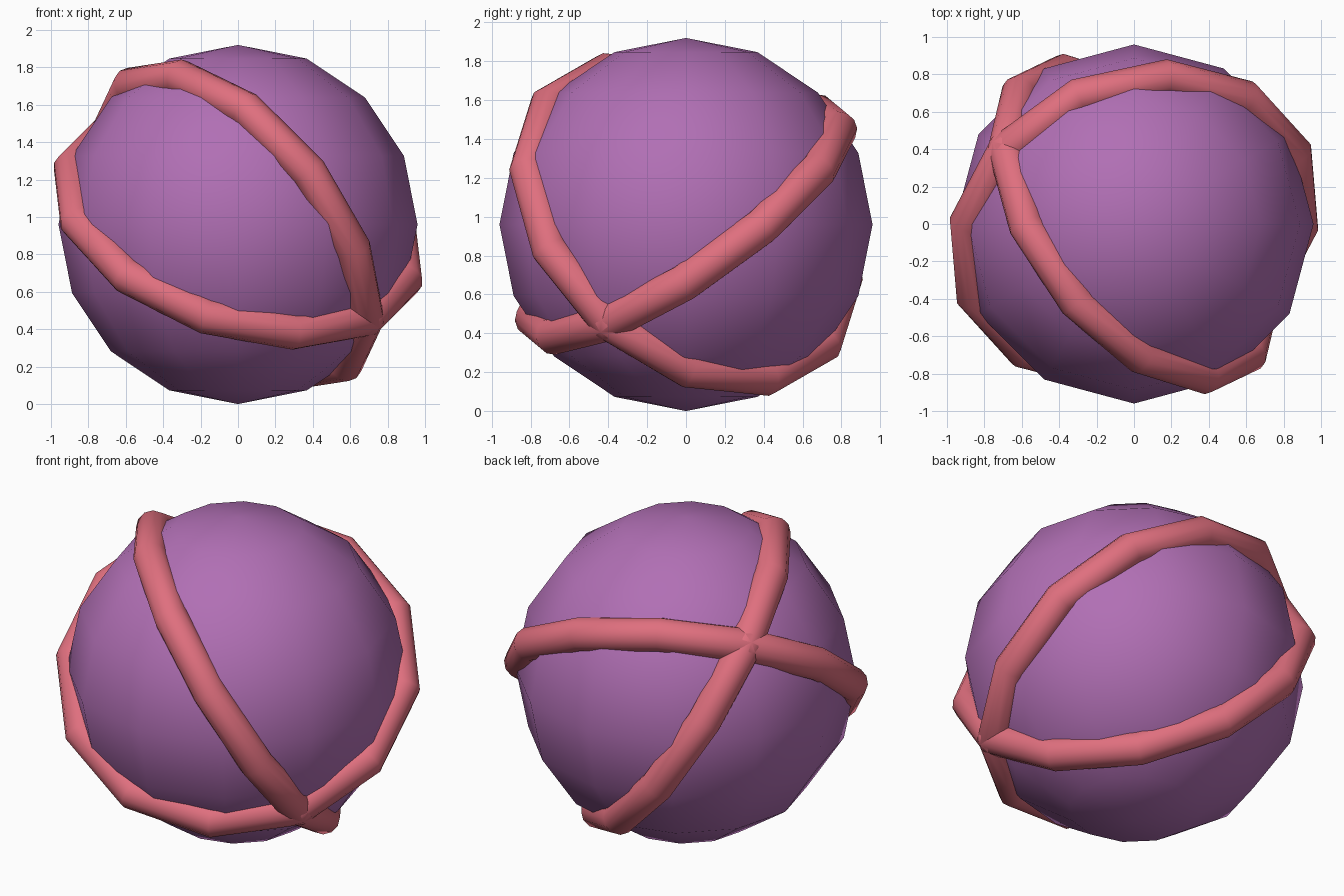
import bpy
from mathutils import Vector, Matrix

if "Cube" in bpy.data.objects:
    bpy.data.objects.remove(bpy.data.objects["Cube"], do_unlink=True)

CENTRE = Vector((0, 0, 0.96))


def material(name, color):
    m = bpy.data.materials.new(name)
    m.use_nodes = True
    m.diffuse_color = color
    m.node_tree.nodes["Principled BSDF"].inputs["Base Color"].default_value = color
    return m


def finish(name, mat):
    ob = bpy.context.object
    ob.name = name
    ob.data.materials.append(mat)
    bpy.ops.object.shade_smooth()
    return ob


purple = material("purple", (0.44, 0.16, 0.46, 1))
pink = material("coral pink", (0.74, 0.16, 0.21, 1))

# Ball
bpy.ops.mesh.primitive_uv_sphere_add(segments=12, ring_count=8, radius=0.96, location=CENTRE)
finish("ball", purple)

# Two great-circle bands that cross at opposite points of the ball
normals = {
    "upright_band": Vector((0.68, 0.50, 0.53)).normalized(),
    "sloping_band": Vector((0.26, -0.55, 0.79)).normalized(),
}
crossing = normals["upright_band"].cross(normals["sloping_band"]).normalized()

for name, normal in normals.items():
    bpy.ops.mesh.primitive_torus_add(major_segments=12, minor_segments=12,
                                     major_radius=0.94, minor_radius=0.097)
    band = finish(name, pink)
    axes = Matrix((crossing, normal.cross(crossing), normal)).transposed()
    band.matrix_world = Matrix.Translation(CENTRE) @ axes.to_4x4()
